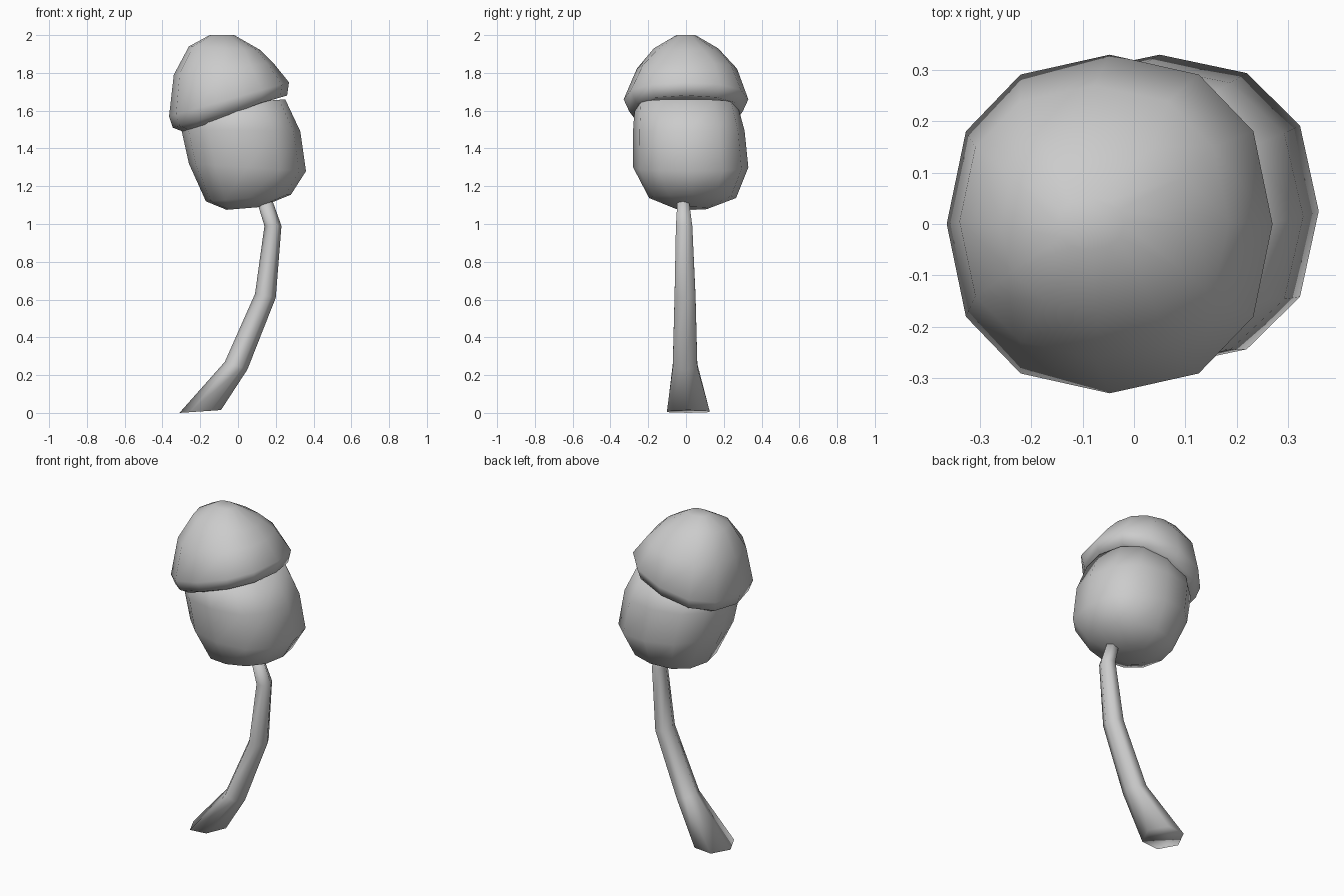
import bpy, math
from mathutils import Vector

cube = bpy.data.objects.get("Cube")
if cube:
    bpy.data.objects.remove(cube, do_unlink=True)

grey = bpy.data.materials.new("plain grey")
grey.use_nodes = True
colour = (0.6, 0.6, 0.6, 1)
grey.diffuse_color = colour
grey.node_tree.nodes["Principled BSDF"].inputs["Base Color"].default_value = colour


def soften(value, power):
    return math.copysign(abs(value) ** power, value)


def loft(name, rings, sides, power=1.0):
    """Skin tilted oval rings: left (x, z), right (x, z), half depth, centre y."""
    verts, faces = [], []
    for (lx, lz), (rx, rz), depth, cy in rings:
        left, right = Vector((lx, cy, lz)), Vector((rx, cy, rz))
        centre, half = (left + right) / 2, (right - left) / 2
        for i in range(sides):
            a = math.tau * i / sides
            c, s = soften(math.cos(a), power), soften(math.sin(a), power)
            verts.append(centre + half * c + Vector((0, depth * s, 0)))
    for r in range(len(rings) - 1):
        for i in range(sides):
            j = (i + 1) % sides
            a, b = r * sides, (r + 1) * sides
            faces.append((a + i, a + j, b + j, b + i))
    faces.append(tuple(reversed(range(sides))))
    faces.append(tuple(range(len(verts) - sides, len(verts))))
    mesh = bpy.data.meshes.new(name)
    mesh.from_pydata(verts, [], faces)
    mesh.materials.append(grey)
    mesh.shade_smooth()
    obj = bpy.data.objects.new(name, mesh)
    bpy.context.collection.objects.link(obj)
    return obj


# Curved stem with a flared foot
loft("stem", [
    ((-0.31, 0.0), (-0.09, 0.015), 0.13, 0.012),
    ((-0.07, 0.27), (0.05, 0.23), 0.075, -0.005),
    ((0.09, 0.63), (0.20, 0.61), 0.064, -0.005),
    ((0.14, 0.99), (0.23, 0.99), 0.05, -0.01),
    ((0.10, 1.12), (0.18, 1.13), 0.035, -0.015),
], 6)

# Rounded lower bulb
loft("bulb", [
    ((-0.06, 1.075), (0.12, 1.09), 0.09, 0.03),
    ((-0.17, 1.12), (0.28, 1.155), 0.23, 0.035),
    ((-0.26, 1.32), (0.36, 1.28), 0.305, 0.025),
    ((-0.30, 1.50), (0.33, 1.49), 0.295, 0.015),
    ((-0.28, 1.62), (0.25, 1.66), 0.27, 0.0),
], 12, 0.87)

# Tilted cap with an overhanging rim
loft("cap", [
    ((-0.28, 1.485), (0.19, 1.67), 0.26, 0.0),
    ((-0.345, 1.51), (0.26, 1.68), 0.30, 0.0),
    ((-0.365, 1.57), (0.27, 1.75), 0.33, 0.0),
    ((-0.34, 1.79), (0.185, 1.855), 0.265, 0.005),
    ((-0.26, 1.94), (0.12, 1.92), 0.17, 0.0),
    ((-0.15, 2.0), (-0.02, 2.0), 0.05, 0.0),
], 12, 0.87)
